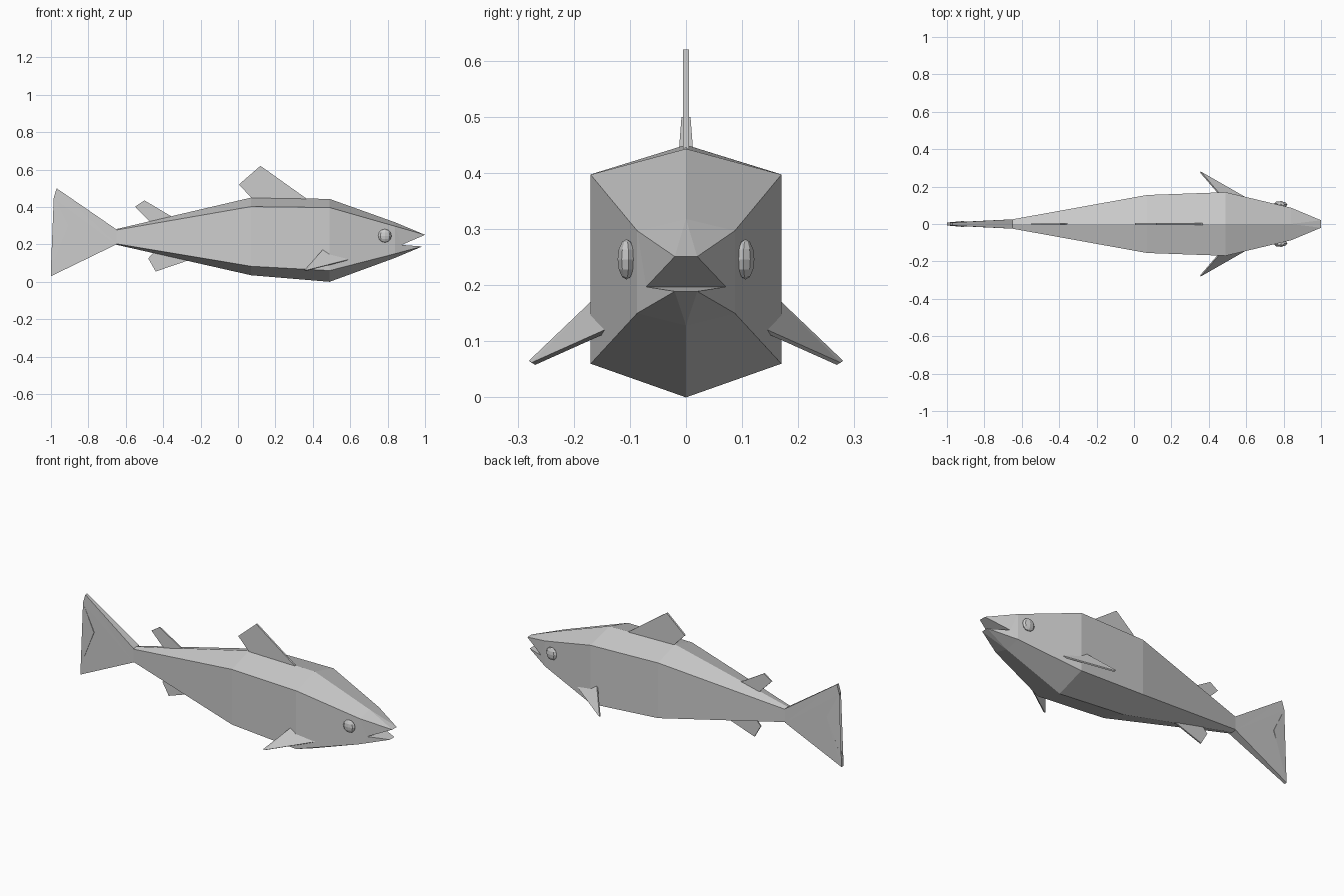
import bpy, bmesh
from math import radians
from mathutils import Vector

if "Cube" in bpy.data.objects:
    bpy.data.objects.remove(bpy.data.objects["Cube"])


def finish(name, bm):
    bmesh.ops.recalc_face_normals(bm, faces=bm.faces[:])
    mesh = bpy.data.meshes.new(name)
    bm.to_mesh(mesh)
    bm.free()
    ob = bpy.data.objects.new(name, mesh)
    bpy.context.collection.objects.link(ob)
    return ob


def slab(name, side_a, side_b):
    """Closed plate between two matching outlines."""
    bm = bmesh.new()
    a = [bm.verts.new(p) for p in side_a]
    b = [bm.verts.new(p) for p in side_b]
    caps = [bm.faces.new(a), bm.faces.new(b[::-1])]
    for i in range(len(a)):
        j = (i + 1) % len(a)
        bm.faces.new((a[i], b[i], b[j], a[j]))
    bmesh.ops.triangulate(bm, faces=caps)
    return finish(name, bm)


def upright_fin(name, pts):
    """Outline points are (x, z, half thickness)."""
    return slab(name, [(x, -h, z) for x, z, h in pts], [(x, h, z) for x, z, h in pts])


# Body: hexagonal rings (x, half width, top, upper side, lower side, bottom)
rings = [
    (-0.65, 0.025, 0.282, 0.277, 0.203, 0.198),
    (0.07, 0.155, 0.450, 0.402, 0.083, 0.035),
    (0.49, 0.170, 0.443, 0.397, 0.060, 0.000),
    (0.84, 0.087, 0.318, 0.297, 0.150, 0.128),
]
bm = bmesh.new()
loops = []
for x, w, t, u, l, b in rings:
    hexagon = [(0, t), (w, u), (w, l), (0, b), (-w, l), (-w, u)]
    loops.append([bm.verts.new((x, y, z)) for y, z in hexagon])
for p, q in zip(loops, loops[1:]):
    for i in range(6):
        j = (i + 1) % 6
        bm.faces.new((p[i], p[j], q[j], q[i]))
bm.faces.new(loops[0])

# Jaws: two pointed tips with an open wedge for the mouth
top, ur, lr, bottom, ll, ul = loops[-1]
nose = [bm.verts.new((1.0, y, 0.251)) for y in (0.02, -0.02)]
chin = [bm.verts.new((0.985, y, 0.189)) for y in (0.02, -0.02)]
corner = [bm.verts.new((0.875, y, 0.197)) for y in (0.071, -0.071)]
bm.faces.new((top, nose[0], nose[1]))
bm.faces.new((bottom, chin[0], chin[1]))
for i, (up, low) in enumerate(((ur, lr), (ul, ll))):
    bm.faces.new((top, up, nose[i]))
    bm.faces.new((bottom, low, chin[i]))
    bm.faces.new((up, corner[i], nose[i]))
    bm.faces.new((low, corner[i], chin[i]))
    bm.faces.new((up, low, corner[i]))
bm.faces.new((nose[0], nose[1], corner[1], corner[0]))
bm.faces.new((chin[0], chin[1], corner[1], corner[0]))
finish("body", bm)

# Upright fins
upright_fin("tail_fin", [(-0.65, 0.28, 0.025), (-0.97, 0.50, 0.008), (-0.985, 0.45, 0.008),
                         (-0.91, 0.30, 0.016), (-1.0, 0.08, 0.008), (-1.0, 0.03, 0.008),
                         (-0.65, 0.20, 0.025)])
upright_fin("back_fin", [(x, z, 0.005) for x, z in
                         [(0.38, 0.435), (0.12, 0.62), (0.005, 0.52), (0.09, 0.43)]])
upright_fin("small_back_fin", [(x, z, 0.004) for x, z in
                               [(-0.34, 0.34), (-0.50, 0.435), (-0.55, 0.402), (-0.46, 0.31)]])
upright_fin("belly_fin", [(x, z, 0.004) for x, z in
                          [(-0.25, 0.12), (-0.44, 0.055), (-0.48, 0.125), (-0.44, 0.17)]])

# Mirrored side fins and eyes
for side, s in (("left", 1), ("right", -1)):
    pts = [Vector(p) for p in [(0.60, 0.138, 0.12), (0.365, 0.272, 0.06), (0.355, 0.277, 0.063),
                               (0.47, 0.144, 0.19)]]
    n = (pts[1] - pts[0]).cross(pts[3] - pts[0]).normalized() * 0.004
    flip = Vector((1, s, 1))
    slab(side + "_side_fin", [(p + n) * flip for p in pts], [(p - n) * flip for p in pts])

    bpy.ops.mesh.primitive_uv_sphere_add(segments=8, ring_count=6, radius=1,
                                         location=(0.785, s * 0.106, 0.246),
                                         rotation=(0, 0, radians(-s * 6)))
    eye = bpy.context.object
    eye.name = side + "_eye"
    eye.scale = (0.036, 0.016, 0.036)
